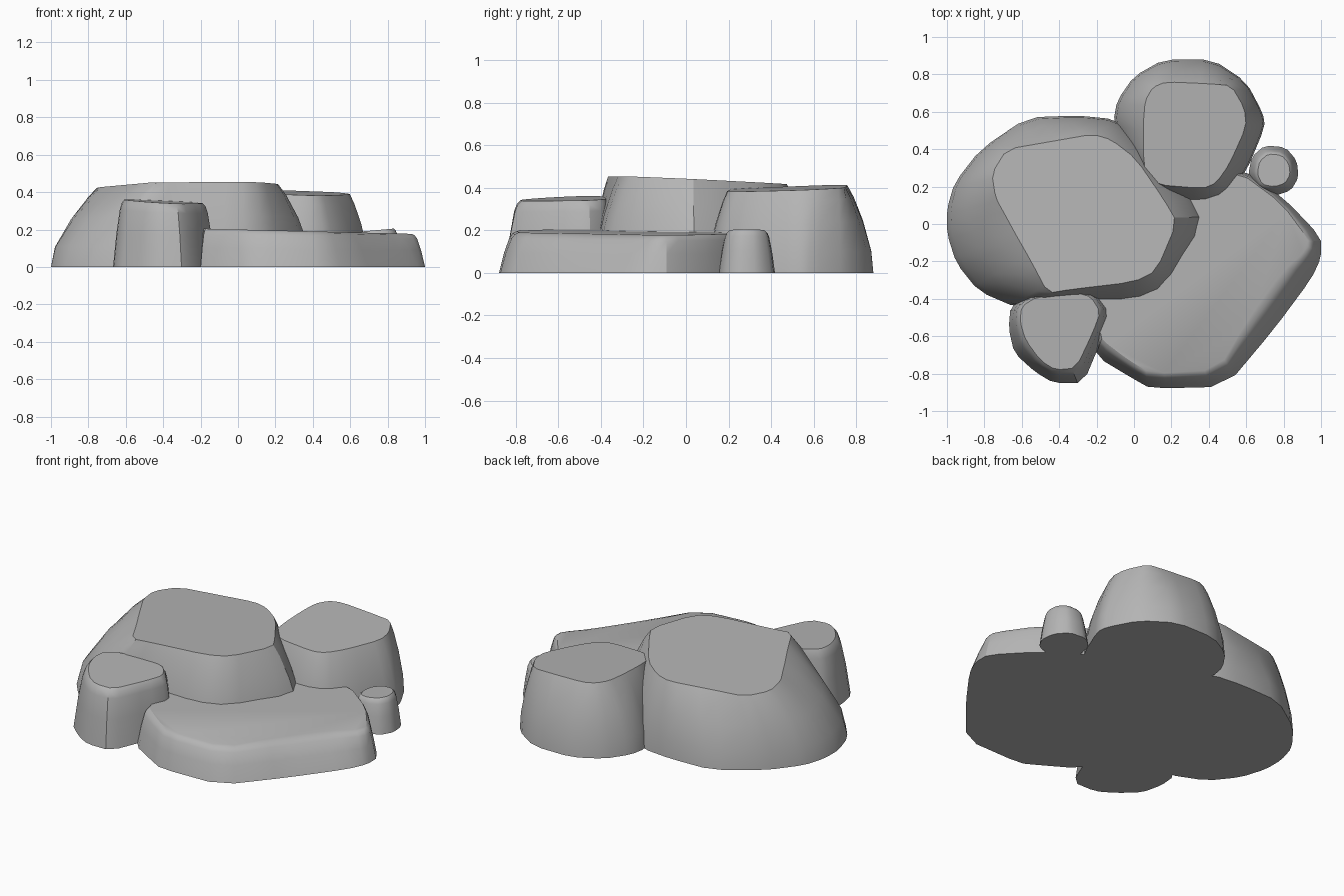
import bpy
import bmesh
from mathutils import Vector

default_cube = bpy.data.objects.get("Cube")
if default_cube:
    bpy.data.objects.remove(default_cube, do_unlink=True)

# One stone colour for everything
stone = bpy.data.materials.new("grey_stone")
stone.use_nodes = True
grey = (0.46, 0.46, 0.46, 1)
stone.diffuse_color = grey
shader = stone.node_tree.nodes["Principled BSDF"]
shader.inputs["Base Color"].default_value = grey
shader.inputs["Roughness"].default_value = 0.9


def soften(outline, cut=0.2):
    """Trim each corner of a closed outline given in hundredths of a unit."""
    points = [Vector(p) / 100 for p in outline]
    result = []
    for i, point in enumerate(points):
        following = points[(i + 1) % len(points)]
        result.append(point.lerp(following, cut))
        result.append(following.lerp(point, cut))
    return result


def make_rock(name, base, top, plane, profile):
    """Loft a boulder from its base outline to a tilted, flat top.

    plane: height at the origin, slope along x, slope along y
    profile: pairs of height fraction and inset fraction
    """
    height, slope_x, slope_y = plane
    bm = bmesh.new()
    rings = []
    for rise, inset in profile:
        ring = []
        for low, high in zip(soften(base), soften(top)):
            spot = low.lerp(high, inset)
            z = rise * (height + slope_x * high.x + slope_y * high.y)
            ring.append(bm.verts.new((spot.x, spot.y, z)))
        rings.append(ring)
    for lower, upper in zip(rings, rings[1:]):
        for i in range(len(lower)):
            j = (i + 1) % len(lower)
            bm.faces.new((lower[i], lower[j], upper[j], upper[i]))
    bm.faces.new(rings[-1])
    bm.faces.new(list(reversed(rings[0])))
    bmesh.ops.recalc_face_normals(bm, faces=bm.faces[:])

    mesh = bpy.data.meshes.new(name)
    bm.to_mesh(mesh)
    bm.free()
    mesh.materials.append(stone)
    rock = bpy.data.objects.new(name, mesh)
    bpy.context.collection.objects.link(rock)
    bpy.ops.object.select_all(action="DESELECT")
    rock.select_set(True)
    bpy.context.view_layer.objects.active = rock
    bpy.ops.object.shade_smooth_by_angle(angle=0.5)
    return rock


sloping = [(0, 0), (0.25, 0.08), (0.6, 0.4), (0.87, 0.76), (1, 1)]
steep = [(0, 0), (0.5, 0.3), (0.85, 0.6), (0.95, 0.78), (1, 1)]

# Broad main boulder
make_rock(
    "main_boulder",
    [(41, 0), (32, 19), (5, 45), (-10, 56), (-30, 58), (-57, 57),
     (-82, 40), (-96, 22), (-100, 8), (-100, -5), (-95, -21),
     (-83, -36), (-62, -45), (-38, -43), (0, -43), (17, -36)],
    [(23, 1), (16, 13), (1, 35), (-12, 45), (-22, 48), (-45, 44),
     (-68, 40), (-76, 27), (-74, 14), (-69, 5), (-63, -6),
     (-55, -20), (-46, -37), (-34, -35), (0, -31), (12, -25)],
    (0.44, 0.01, -0.045), sloping)

# Low flat slab in front
make_rock(
    "front_slab",
    [(100, -18), (100, -7), (80, 14), (57, 30), (20, 30), (-20, 10),
     (-30, -40), (-20, -60), (-20, -71), (0, -83), (9, -88),
     (49, -87), (75, -56), (95, -29)],
    [(93, -13), (93, -8), (79, 11), (56, 28), (20, 28), (-18, 10),
     (-28, -40), (-18, -58), (-17, -62), (-4, -72), (9, -80),
     (45, -78), (61, -51), (79, -26)],
    (0.2, -0.025, 0), steep)

# Tall boulder at the back
make_rock(
    "back_boulder",
    [(70, 52), (69, 59), (60, 76), (42, 88), (16, 88), (0, 79),
     (-9, 66), (-11, 55), (-5, 38), (3, 22), (18, 11), (36, 10),
     (49, 14), (60, 28)],
    [(60, 52), (59, 62), (52, 74), (40, 75), (17, 76), (10, 73),
     (6, 66), (5, 54), (5, 38), (6, 28), (12, 21), (37, 19),
     (44, 22), (51, 32)],
    (0.388, -0.035, 0.04), sloping)

# Small boulder at the front
make_rock(
    "small_boulder",
    [(-11, -47), (-17, -61), (-27, -85), (-43, -85), (-53, -79),
     (-64, -69), (-67, -56), (-66, -44), (-55, -37), (-30, -35),
     (-19, -37)],
    [(-18, -47), (-22, -58), (-31, -77), (-42, -78), (-50, -73),
     (-58, -62), (-61, -52), (-60, -44), (-52, -39), (-30, -37),
     (-23, -39)],
    (0.345, -0.05, 0.03), steep)

# Pebble at the side
pebble = [(88, 25), (87, 34), (81, 41), (70, 42), (63, 36),
          (61, 26), (65, 17), (75, 15), (84, 18)]
pebble_top = [(75 + (x - 75) * 0.65, 29 + (y - 29) * 0.65) for x, y in pebble]
make_rock("side_pebble", pebble, pebble_top, (0.13, 0.09, 0), steep)
